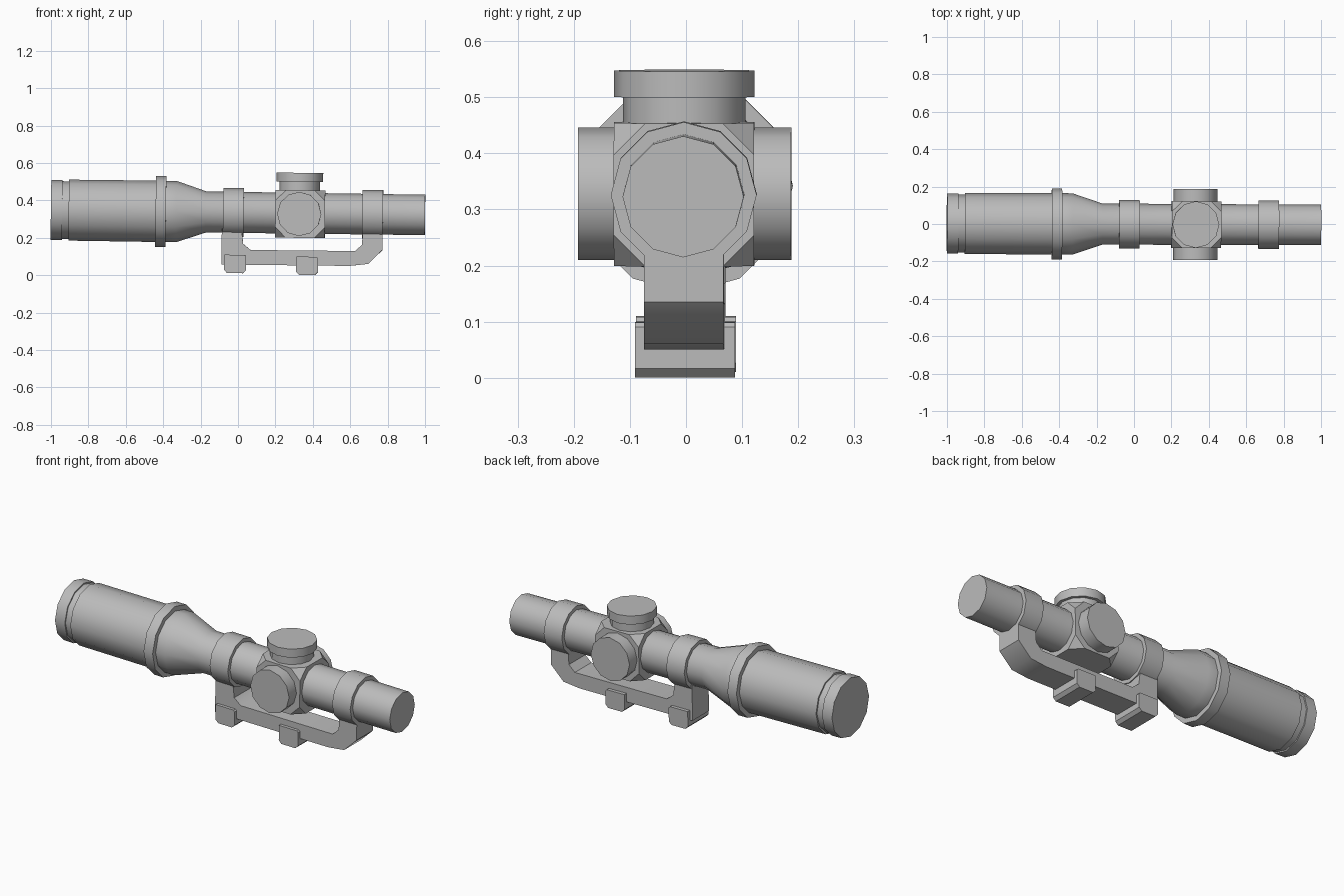
import bpy, bmesh, math
from mathutils import Matrix, Vector

cube = bpy.data.objects.get("Cube")
if cube:
    bpy.data.objects.remove(cube)

grey = bpy.data.materials.new("metal grey")
grey.use_nodes = True
colour = (0.5, 0.5, 0.5, 1)
grey.diffuse_color = colour
grey.node_tree.nodes["Principled BSDF"].inputs["Base Color"].default_value = colour

SIDES = 12
AXIS_Z = 0.336
# The assembly sits very slightly nose-up and turned about the tube axis
POSE = (Matrix.Translation((0, -0.001, AXIS_Z))
        @ Matrix.Rotation(0.0135, 4, 'Y') @ Matrix.Rotation(-0.004, 4, 'Z')
        @ Matrix.Translation((0, 0, -AXIS_Z)))


def finish(name, bm):
    bmesh.ops.recalc_face_normals(bm, faces=bm.faces)
    bm.transform(POSE)
    mesh = bpy.data.meshes.new(name)
    bm.to_mesh(mesh)
    bm.free()
    mesh.materials.append(grey)
    obj = bpy.data.objects.new(name, mesh)
    bpy.context.collection.objects.link(obj)
    bpy.ops.object.select_all(action='DESELECT')
    obj.select_set(True)
    bpy.context.view_layer.objects.active = obj
    bpy.ops.object.shade_smooth_by_angle(angle=math.radians(40))
    return obj


def lathe(name, profile, axis='X', origin=(0, 0, AXIS_Z)):
    """Turn (distance along axis, radius) pairs into a closed solid."""
    bm = bmesh.new()
    rings = []
    for d, r in profile:
        ring = []
        for i in range(SIDES):
            a = 2 * math.pi * i / SIDES
            u, v = r * math.cos(a), r * math.sin(a)
            p = {'X': (d, u, v), 'Y': (u, d, v), 'Z': (u, v, d)}[axis]
            ring.append(bm.verts.new(Vector(p) + Vector(origin)))
        rings.append(ring)
    for a, b in zip(rings, rings[1:]):
        for i in range(SIDES):
            j = (i + 1) % SIDES
            bm.faces.new((a[i], a[j], b[j], b[i]))
    bm.faces.new(rings[0])
    bm.faces.new(rings[-1])
    return finish(name, bm)


def extrude(name, outline, y0, y1):
    """Extrude an x-z outline across the width."""
    bm = bmesh.new()
    face = bm.faces.new([bm.verts.new((x, y0, z)) for x, z in outline])
    out = bmesh.ops.extrude_face_region(bm, geom=[face])
    moved = [g for g in out["geom"] if isinstance(g, bmesh.types.BMVert)]
    bmesh.ops.translate(bm, verts=moved, vec=(0, y1 - y0, 0))
    return finish(name, bm)


# Main tube with objective bell, end groove and collar
lathe("scope_tube", [
    (-1, 0.160), (-0.94, 0.161), (-0.94, 0.154), (-0.905, 0.154),
    (-0.905, 0.163), (-0.44, 0.164), (-0.44, 0.19), (-0.385, 0.19),
    (-0.385, 0.164), (-0.33, 0.164), (-0.17, 0.110), (1, 0.108)])

# Clamping rings
for name, x0, x1 in (("front_ring", -0.08, 0.03), ("rear_ring", 0.665, 0.775)):
    lathe(name, [(x0, 0.13), (x1, 0.13)])

# Turret housing with clipped corners
bm = bmesh.new()
bmesh.ops.create_cube(bm, size=1, matrix=Matrix.Translation((0.333, -0.001, 0.332))
                      @ Matrix.Diagonal((0.265, 0.25, 0.255, 1)))
bmesh.ops.bevel(bm, geom=list(bm.verts), offset=0.056, segments=1,
                affect='VERTICES')
finish("turret_housing", bm)

# Top turret with wider cap, and the side turrets
lathe("top_turret", [(0.1, 0.109), (0.169, 0.109), (0.169, 0.125), (0.216, 0.125)],
      'Z', (0.328, -0.001, AXIS_Z))
for name, side in (("right_turret", -1), ("left_turret", 1)):
    lathe(name, [(side * 0.1, 0.118), (side * 0.19, 0.118)],
          'Y', (0.328, 0, 0.332))

# Bridge mount under the tube
extrude("mount", [
    (-0.085, 0.25), (-0.085, 0.056), (0.6, 0.058), (0.7, 0.07),
    (0.775, 0.145), (0.775, 0.25), (0.67, 0.25), (0.665, 0.172),
    (0.63, 0.138), (0.07, 0.136), (0.03, 0.168), (0.02, 0.25)], -0.071, 0.071)

# Rail clamps
for name, x, z in (("front_clamp", -0.07, 0.011), ("rear_clamp", 0.315, 0.006)):
    w, h, c = 0.116, 0.098, 0.016
    extrude(name, [(x, z + h), (x, z + c), (x + c, z), (x + w - c, z),
                   (x + w, z + c), (x + w, z + h - c / 2),
                   (x + w - c / 2, z + h)], -0.088, 0.09)
